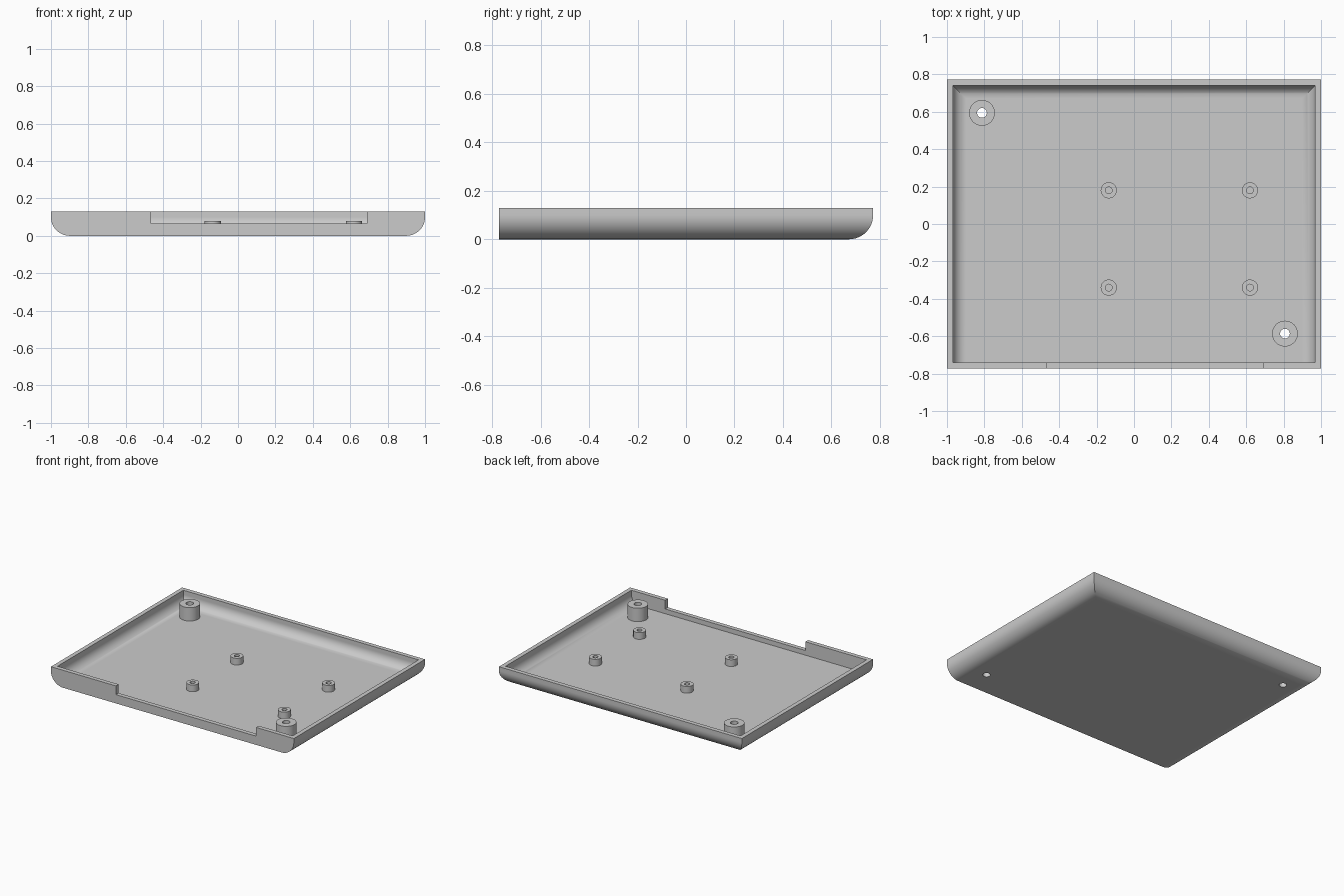
import bpy, bmesh, math

if "Cube" in bpy.data.objects:
    bpy.data.objects.remove(bpy.data.objects["Cube"], do_unlink=True)

HX, HY, H = 1.0, 0.772, 0.13      # half width, half depth, height
WALL, FLOOR = 0.032, 0.03
R_OUT, R_IN = 0.1, 0.07
ARC = 12

grey = bpy.data.materials.new("light grey plastic")
grey.use_nodes = True
colour = (0.6, 0.6, 0.6, 1)
grey.diffuse_color = colour
grey.node_tree.nodes["Principled BSDF"].inputs["Base Color"].default_value = colour


def make_object(name, bm):
    bmesh.ops.recalc_face_normals(bm, faces=bm.faces)
    mesh = bpy.data.meshes.new(name)
    bm.to_mesh(mesh)
    bm.free()
    mesh.materials.append(grey)
    obj = bpy.data.objects.new(name, mesh)
    bpy.context.collection.objects.link(obj)
    return obj


def activate(obj):
    bpy.ops.object.select_all(action="DESELECT")
    obj.select_set(True)
    bpy.context.view_layer.objects.active = obj


def smooth(obj):
    activate(obj)
    bpy.ops.object.shade_smooth_by_angle(angle=math.radians(30))
    mod = obj.modifiers.new("flat_normals", "WEIGHTED_NORMAL")
    mod.keep_sharp = True


def cut(target, bm, name):
    cutter = make_object(name, bm)
    cutter.hide_render = True
    mod = target.modifiers.new(name, "BOOLEAN")
    mod.operation, mod.solver, mod.object = "DIFFERENCE", "EXACT", cutter
    activate(target)
    bpy.ops.object.modifier_apply(modifier=mod.name)
    bpy.data.objects.remove(cutter, do_unlink=True)


def fillet(radius, base):
    """Inset and height pairs rising from the floor up a rounded edge."""
    angles = [math.pi / 2 * i / ARC for i in range(ARC + 1)]
    return [(radius * (1 - math.sin(a)), base + radius * (1 - math.cos(a))) for a in angles]


# Tray shell: rounded on left, right and back, with a flat front
outer = fillet(R_OUT, 0) + [(0, H)]
inner = [(WALL + d, z) for d, z in fillet(R_IN, FLOOR)] + [(WALL, H)]
levels = [(d, z, -HY) for d, z in outer] + [(d, z, -HY + WALL) for d, z in reversed(inner)]
bm = bmesh.new()
rings = []
for d, z, front in levels:
    x, back = HX - d, HY - d
    rings.append([bm.verts.new(p) for p in
                  ((-x, front, z), (x, front, z), (x, back, z), (-x, back, z))])
for a, b in zip(rings, rings[1:]):
    for i in range(4):
        j = (i + 1) % 4
        bm.faces.new((a[i], a[j], b[j], b[i]))
bm.faces.new(rings[0])
bm.faces.new(rings[-1])
tray = make_object("tray", bm)

# Notch in the front wall
x0, x1, z0, z1 = -0.465, 0.69, 0.065, 0.3
bm = bmesh.new()
bmesh.ops.create_cube(bm, size=1)
bmesh.ops.scale(bm, vec=(x1 - x0, 0.08, z1 - z0), verts=bm.verts)
bmesh.ops.translate(bm, vec=((x0 + x1) / 2, -HY + WALL / 2, (z0 + z1) / 2), verts=bm.verts)
cut(tray, bm, "notch_cutter")

# Screw holes through the floor
SCREW_R, SIDES = 0.026, 32
screws = [(-0.813, 0.594), (0.807, -0.586)]
for x, y in screws:
    bm = bmesh.new()
    bmesh.ops.create_cone(bm, cap_ends=True, segments=SIDES, radius1=SCREW_R,
                          radius2=SCREW_R, depth=0.2)
    bmesh.ops.translate(bm, vec=(x, y, 0), verts=bm.verts)
    cut(tray, bm, "hole_cutter")
smooth(tray)


def boss(name, x, y, radius, hole, top):
    """Hollow post standing on the floor."""
    bm = bmesh.new()
    profile = [(radius, FLOOR), (radius, top), (hole, top), (hole, FLOOR)]
    loops = []
    for r, z in profile:
        loops.append([bm.verts.new((r * math.cos(t), r * math.sin(t), z))
                      for t in (2 * math.pi * i / SIDES for i in range(SIDES))])
    for a, b in zip(loops, loops[1:]):
        for i in range(SIDES):
            j = (i + 1) % SIDES
            bm.faces.new((a[i], a[j], b[j], b[i]))
    obj = make_object(name, bm)
    # the open bottom leaves outward direction to the top face
    if max(obj.data.polygons, key=lambda p: p.center.z).normal.z < 0:
        obj.data.flip_normals()
    obj.location = (x, y, 0)
    smooth(obj)


# Two tall screw posts and four short board standoffs
for n, (x, y) in enumerate(screws, 1):
    boss(f"screw_post_{n}", x, y, 0.069, SCREW_R, H)
for side, x in (("right", -0.135), ("left", 0.62)):
    for end, y in (("front", -0.34), ("back", 0.18)):
        boss(f"standoff_{end}_{side}", x, y, 0.043, 0.018, 0.08)
